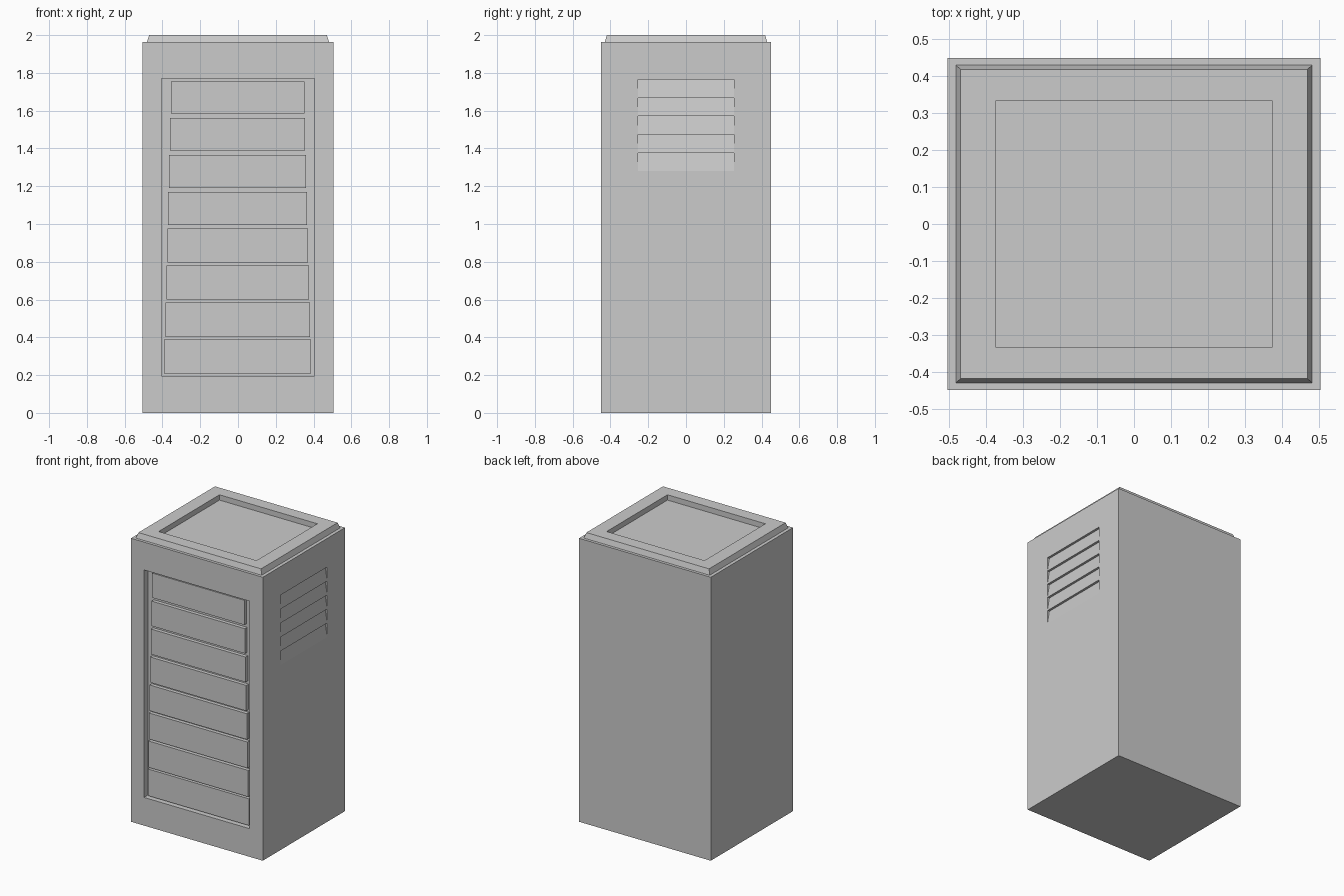
import bpy, bmesh
from mathutils import Vector

if "Cube" in bpy.data.objects:
    bpy.data.objects.remove(bpy.data.objects["Cube"])

W, D, H = 0.505, 0.45, 1.963      # half width, half depth, body height
FRONT_IN, VENT_IN = 0.043, 0.016  # recess depths


def finish(name, bm):
    bmesh.ops.remove_doubles(bm, verts=bm.verts, dist=1e-5)
    bmesh.ops.recalc_face_normals(bm, faces=bm.faces)
    me = bpy.data.meshes.new(name)
    bm.to_mesh(me)
    bm.free()
    ob = bpy.data.objects.new(name, me)
    bpy.context.collection.objects.link(ob)
    return ob


def quad(bm, pts):
    bm.faces.new([bm.verts.new(p) for p in pts])


def band(bm, a, b):
    """Four quads joining two rectangular loops."""
    for i in range(4):
        j = (i + 1) % 4
        quad(bm, (a[i], a[j], b[j], b[i]))


def rect(x, y, z):
    return [Vector((sx * x, sy * y, z)) for sx, sy in ((-1, -1), (1, -1), (1, 1), (-1, 1))]


def pocket(bm, outer, inner, offset):
    """Flat face with a rectangular recess."""
    floor = [p + Vector(offset) for p in inner]
    band(bm, outer, inner)
    band(bm, inner, floor)
    quad(bm, floor)


def prism(name, profile, axis_vec, length):
    bm = bmesh.new()
    f = bm.faces.new([bm.verts.new(p) for p in profile])
    r = bmesh.ops.extrude_face_region(bm, geom=[f])
    vs = [v for v in r["geom"] if isinstance(v, bmesh.types.BMVert)]
    bmesh.ops.translate(bm, verts=vs, vec=Vector(axis_vec) * length)
    return finish(name, bm)


# Cabinet body with front and right-side recesses
bm = bmesh.new()
lo, hi = rect(W, D, 0), rect(W, D, H)
quad(bm, lo)
quad(bm, hi)
for i in (2, 3):
    j = (i + 1) % 4
    quad(bm, (lo[i], lo[j], hi[j], hi[i]))
pocket(bm, [lo[0], lo[1], hi[1], hi[0]],
       [Vector((x, -D, z)) for x, z in ((-.405, .195), (.405, .195), (.405, 1.77), (-.405, 1.77))],
       (0, FRONT_IN, 0))
VT, VB, VY = 1.765, 1.28, 0.255
pocket(bm, [lo[1], lo[2], hi[2], hi[1]],
       [Vector((W, y, z)) for y, z in ((-VY, VB), (VY, VB), (VY, VT), (-VY, VT))],
       (-VENT_IN, 0, 0))
finish("cabinet_body", bm)

# Tapered lid rim around a sunken top
bm = bmesh.new()
base, top = rect(.482, .43, H), rect(.47, .419, 2.0)
hole, low = rect(.375, .333, 2.0), rect(.375, .333, H)
for a, b in ((base, top), (top, hole), (hole, low), (low, base)):
    band(bm, a, b)
finish("lid_rim", bm)

# Front panels, each slightly larger toward the bottom
yf, yb = -D + 0.018, -D + FRONT_IN
for i in range(8):
    t = i / 7
    x = .353 + .034 * t
    z1 = 1.755 - .195 * i
    z0 = z1 - .17 - .015 * t
    prism(f"front_panel_{i + 1}",
          [(-x - .002, yf, z0), (x - .002, yf, z0), (x - .002, yf, z1), (-x - .002, yf, z1)],
          (0, 1, 0), yb - yf)

# Sloping side vent louvres
step = (VT - VB) / 5
for i in range(5):
    z1 = VT - i * step
    z0 = z1 - step
    xi = W - VENT_IN
    prism(f"vent_louvre_{i + 1}",
          [(xi, -VY, z1), (W, -VY, z0), (xi, -VY, z0)], (0, 1, 0), 2 * VY)
